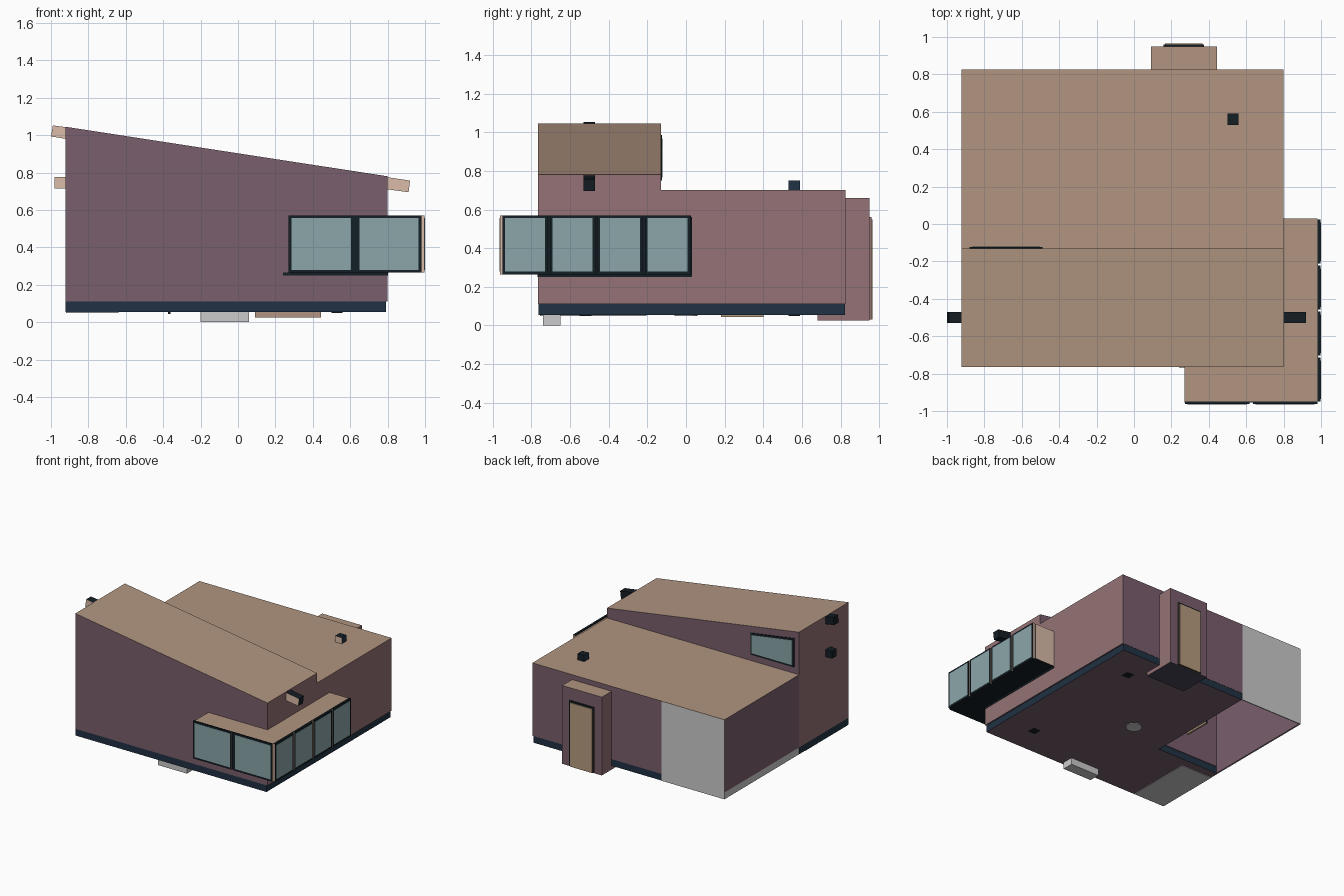
import bpy, math

if "Cube" in bpy.data.objects:
    bpy.data.objects.remove(bpy.data.objects["Cube"])


def mat(name, r, g, b):
    m = bpy.data.materials.new(name)
    m.diffuse_color = (r, g, b, 1)
    m.use_nodes = True
    m.node_tree.nodes["Principled BSDF"].inputs["Base Color"].default_value = m.diffuse_color
    return m


MAUVE = mat("mauve_wall", .195, .112, .153)
ROSE = mat("rose_wall", .30, .171, .181)
ROOF = mat("roof_tan", .44, .301, .22)
TAN = mat("light_tan", .70, .50, .39)
DOOR = mat("door_tan", .47, .33, .21)
NAVY = mat("navy", .0144, .031, .056)
DARK = mat("dark_trim", .007, .013, .018)
BASE = mat("porch_base", .065, .06, .095)
GLASS = mat("glass", .258, .381, .397)
FLOOR = mat("floor", .182, .115, .148)

# Material sets in the order: x sides, front, back, top, bottom
HOUSE = (ROSE, MAUVE, MAUVE, ROOF, FLOOR)
FIXTURE = (DARK, TAN, DARK, DARK, DARK)


def prism(name, profile, y0, y1, mats=None):
    """Extrude an x-z profile along y, colouring faces by direction."""
    n = len(profile)
    verts = [(x, y, z) for y in (y0, y1) for x, z in profile]
    faces = [tuple(range(n)), tuple(reversed(range(n, 2 * n)))]
    faces += [((i + 1) % n, i, i + n, (i + 1) % n + n) for i in range(n)]
    me = bpy.data.meshes.new(name)
    me.from_pydata(verts, [], faces)
    me.update()
    if mats:
        if not isinstance(mats, tuple):
            mats = (mats,) * 5
        for m in mats:
            me.materials.append(m)
        for p in me.polygons:
            nx, ny, nz = p.normal
            if nz > .7:
                p.material_index = 3
            elif nz < -.7:
                p.material_index = 4
            elif abs(ny) > .7:
                p.material_index = 1 if ny < 0 else 2
    ob = bpy.data.objects.new(name, me)
    bpy.context.collection.objects.link(ob)
    return ob


def box(name, x0, x1, y0, y1, z0, z1, mats=None):
    return prism(name, [(x0, z0), (x1, z0), (x1, z1), (x0, z1)], y0, y1, mats)


# Tall front wing with sloping roof, and low flat-roofed rear wing
prism("front_wing", [(-.923, .11), (.80, .11), (.80, .78), (-.923, 1.045)], -.765, -.13, HOUSE)
box("rear_wing", -.36, .80, -.13, .825, .11, .70, HOUSE)
PLINTH = (NAVY, NAVY, NAVY, NAVY, FLOOR)
box("front_plinth", -.923, .79, -.763, -.135, .055, .11, PLINTH)
box("rear_plinth", -.355, .79, -.135, .823, .055, .11, PLINTH)

# Hollow rear left corner: roof, side wall, grey rear wall and footing
box("corner_roof", -.923, -.36, -.13, .825, .68, .70, (MAUVE, MAUVE, MAUVE, ROOF, FLOOR))
box("corner_side_wall", -.923, -.915, -.13, .825, .11, .68, MAUVE)
box("corner_side_lining", -.915, -.91, -.13, .81, .055, .68, MAUVE)
box("corner_footing", -.923, -.915, -.13, .825, .055, .11)
box("corner_rear_wall", -.922, -.36, .818, .826, .055, .699)
box("corner_door", -.375, -.36, .18, .40, .045, .55, (DOOR, DARK, DARK, DARK, DOOR))

# Rear entry porch and door
box("entry_porch", .09, .445, .68, .95, .025, .66, (ROSE, ROOF, MAUVE, ROOF, BASE))
box("entry_door_frame", .157, .375, .95, .96, .03, .56, (ROSE, DARK, DARK, DARK, DARK))
box("entry_door", .167, .365, .95, .966, .03, .548, DOOR)

# Wrap-around corner bay: front arm and right arm
BAY_END = (TAN, DARK, TAN, ROOF, DARK)
front_bay = box("bay_front", .27, .98, -.95, -.765, .265, .562, BAY_END)
right_bay = box("bay_right", .80, .98, -.765, .03, .265, .562, BAY_END)
for bay in (front_bay, right_bay):
    for p in bay.data.polygons:
        if p.normal.x > .7:
            p.material_index = 1
box("bay_sill", .24, .80, -.767, .03, .25, .265, DARK)
box("bay_sill_side", .80, .803, -.767, .03, .25, .265, DARK)

# Bay windows: dark frames with slightly proud glass
FRAME_FRONT = (TAN, DARK, DARK, DARK, DARK)
FRAME_SIDE = (DARK, TAN, TAN, DARK, DARK)
G = .014
box("front_bay_trim", .27, .98, -.955, -.95, .265, .57, FRAME_FRONT)
box("side_bay_trim", .98, .984, -.95, .025, .265, .57, FRAME_SIDE)
for i in range(2):
    a = .272 + i * .363
    box(f"front_window_frame_{i}", a, a + .345, -.962, -.95, .265, .57, FRAME_FRONT)
    box(f"front_window_glass_{i}", a + G, a + .345 - G, -.964, -.952, .28, .556, GLASS)
for i in range(4):
    a = -.95 + i * .246
    box(f"side_window_frame_{i}", .98, .998, a, a + .235, .265, .57, FRAME_SIDE)
    box(f"side_window_glass_{i}", .982, 1.0, a + G, a + .235 - G, .28, .556, GLASS)

# High window above the low roof, following the roof slope
prism("high_window_frame", [(-.88, .75), (-.49, .75), (-.49, .925), (-.88, .985)], -.13, -.124, DARK)
prism("high_window_glass", [(-.867, .765), (-.503, .765), (-.503, .912), (-.867, .967)], -.13, -.121, GLASS)

# Beam ends and roof vent
prism("upper_left_beam", [(-1.0, .993), (-.92, .98), (-.92, 1.043), (-.99, 1.052)], -.53, -.47, FIXTURE)
box("lower_left_beam", -.98, -.92, -.53, -.47, .715, .775, FIXTURE)
prism("right_beam", [(.80, .71), (.912, .695), (.92, .757), (.80, .775)], -.53, -.47, FIXTURE)
box("roof_vent", .50, .56, .53, .59, .70, .75, (NAVY, TAN, DARK, DARK, DARK))

# Front step and underside fittings
box("front_step", -.20, .06, -.74, -.65, 0, .056)
box("floor_panel", -.92, -.64, -.755, -.205, .05, .056)
for i, (x, y) in enumerate([(.53, .56), (.53, -.52)]):
    box(f"floor_vent_{i}", x - .03, x + .03, y - .03, y + .03, .05, .056, DARK)
bpy.ops.mesh.primitive_cylinder_add(vertices=24, radius=.06, depth=.008, location=(0, 0, .053))
bpy.context.object.name = "floor_disc"
